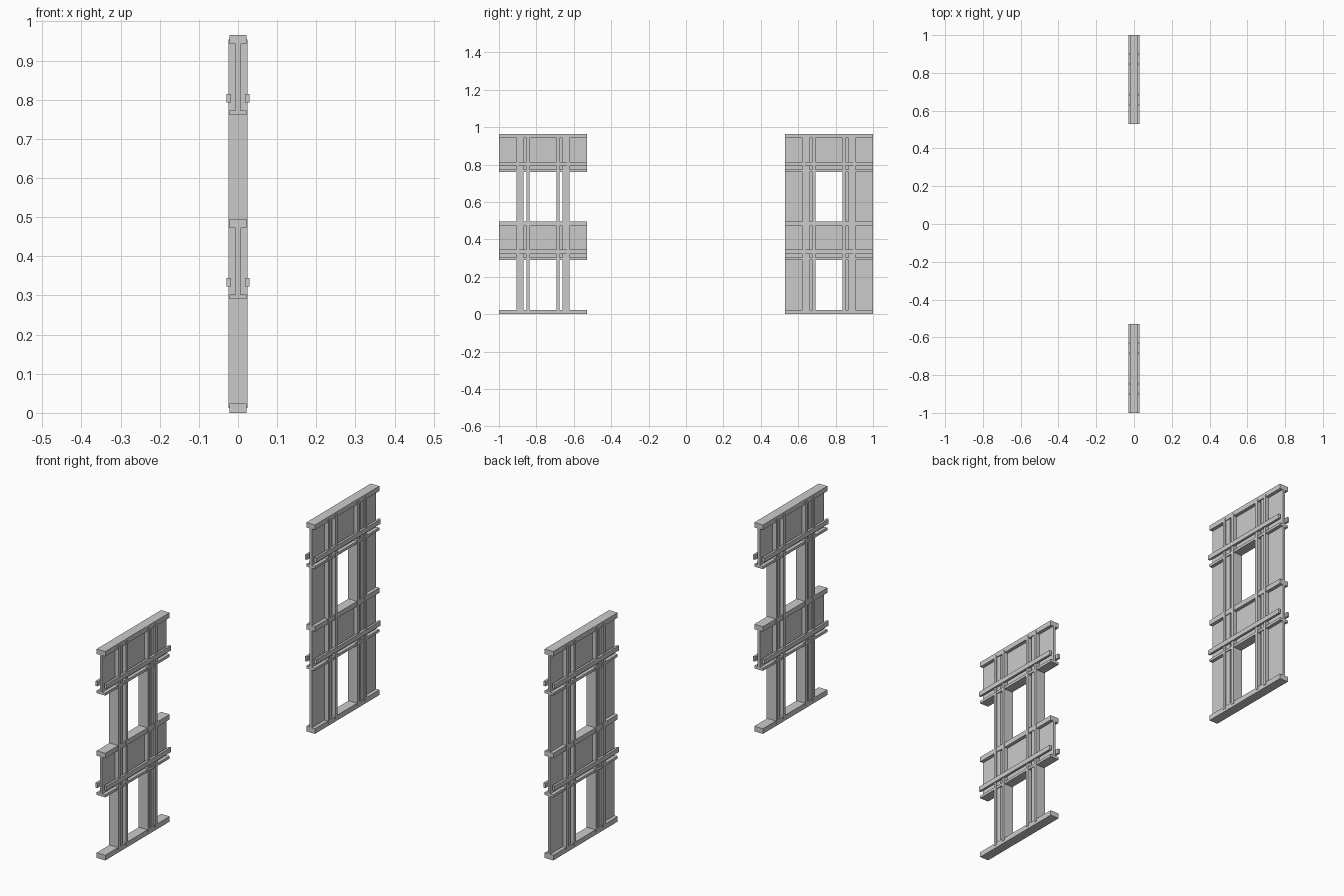
import bpy
import bmesh
from mathutils import Matrix, Vector

cube = bpy.data.objects.get("Cube")
if cube:
    bpy.data.objects.remove(cube, do_unlink=True)

# One plain grey for everything
grey = bpy.data.materials.new("plain_grey")
grey.use_nodes = True
GREY = (0.6, 0.6, 0.6, 1.0)
grey.diffuse_color = GREY
grey.node_tree.nodes["Principled BSDF"].inputs["Base Color"].default_value = GREY

HALF = 0.235          # half width of a frame
CENTRE = 0.765        # distance of each frame from the middle
TOP = 0.965
WEB = 0.006           # half thickness of the panels
FLANGE = 0.022        # half depth of plates
STUD = 0.0245         # half depth of stud flanges


def boxes(name, spans, y_offset):
    """One object made of boxes, each given as (x0, x1, y0, y1, z0, z1)."""
    bm = bmesh.new()
    for x0, x1, y0, y1, z0, z1 in spans:
        mid = Vector((x0 + x1, y0 + y1 + 2 * y_offset, z0 + z1)) / 2
        size = (abs(x1 - x0), abs(y1 - y0), abs(z1 - z0), 1)
        bmesh.ops.create_cube(bm, size=1, matrix=Matrix.Translation(mid) @ Matrix.Diagonal(size))
    mesh = bpy.data.meshes.new(name)
    bm.to_mesh(mesh)
    bm.free()
    mesh.materials.append(grey)
    obj = bpy.data.objects.new(name, mesh)
    bpy.context.collection.objects.link(obj)


def across(half_depth, z0, z1):
    """Member running the full frame width, centred in depth."""
    return (-half_depth, half_depth, -HALF, HALF, z0, z1)


def uprights(half_depth, near, far, z0, z1):
    """Mirrored pair of vertical members."""
    return [(-half_depth, half_depth, s * near, s * far, z0, z1) for s in (-1, 1)]


def build_frame(side, y_offset, infilled):
    # Sill at the floor
    boxes(side + "_sill", [across(FLANGE, 0, 0.024)], y_offset)

    # Two header beams: cap, web, lower flange and a rail on each face
    for level, base in (("lower", 0.291), ("upper", 0.761)):
        cap = TOP if level == "upper" else 0.495
        name = side + "_" + level
        boxes(name + "_header_cap", [across(FLANGE, cap - 0.023, cap)], y_offset)
        boxes(name + "_header_web", [across(WEB, base + 0.012, cap - 0.023)], y_offset)
        boxes(name + "_header_flange", [across(FLANGE, base, base + 0.012)], y_offset)
        rails = [(s * 0.0185, s * 0.029, -HALF, HALF, base + 0.032, base + 0.054) for s in (-1, 1)]
        boxes(name + "_header_rails", rails, y_offset)

    # Paired studs, each an outer flange with a core and a separate inner flange
    boxes(side + "_outer_studs", uprights(STUD, 0.128, 0.141, 0.013, 0.954), y_offset)
    boxes(side + "_stud_cores", uprights(0.018, 0.104, 0.128, 0.024, 0.942), y_offset)
    boxes(side + "_inner_studs", uprights(STUD, 0.073, 0.088, 0.013, 0.954), y_offset)

    # Thin side panels closing everything but the middle openings
    if infilled:
        panels = []
        for z0, z1 in ((0.024, 0.291), (0.495, 0.761)):
            panels += uprights(WEB, 0.088, HALF, z0, z1)
        boxes(side + "_side_panels", panels, y_offset)


build_frame("front", -CENTRE, False)
build_frame("back", CENTRE, True)
